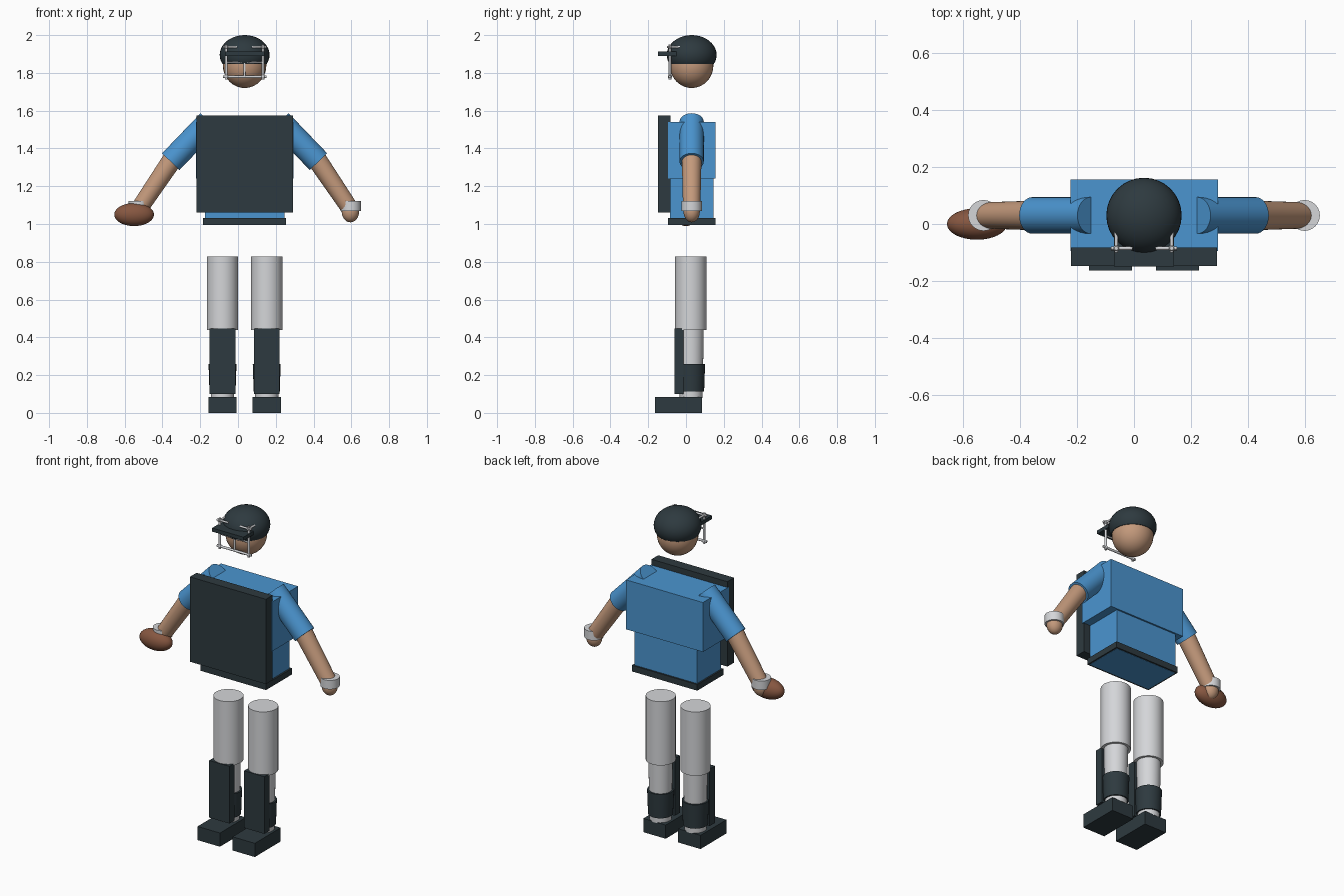
import bpy, bmesh, math
from mathutils import Vector

if "Cube" in bpy.data.objects:
    bpy.data.objects.remove(bpy.data.objects["Cube"])

CX, CY = 0.035, 0.03   # body centre line


def material(name, rgb):
    m = bpy.data.materials.new(name)
    m.diffuse_color = (*rgb, 1)
    m.use_nodes = True
    m.node_tree.nodes["Principled BSDF"].inputs["Base Color"].default_value = m.diffuse_color
    return m


DARK = material("dark slate", (0.027, 0.042, 0.05))
BLUE = material("shirt blue", (0.07, 0.30, 0.63))
SKIN = material("skin", (0.55, 0.32, 0.20))
PALE = material("pale grey", (0.66, 0.67, 0.69))
BROWN = material("ball brown", (0.24, 0.095, 0.052))


def finish(name, mat, smooth=True):
    ob = bpy.context.object
    ob.name = name
    ob.data.materials.append(mat)
    if smooth:
        bpy.ops.object.shade_smooth_by_angle(angle=math.radians(40))
    return ob


def box(name, mat, x, y, z):
    bpy.ops.mesh.primitive_cube_add(
        size=1, location=[(a + b) / 2 for a, b in (x, y, z)])
    bpy.context.object.scale = [b - a for a, b in (x, y, z)]
    bpy.ops.object.transform_apply(location=False, rotation=False, scale=True)
    return finish(name, mat, False)


def tube(name, mat, a, b, r1, r2=None, sides=32):
    a, b = Vector(a), Vector(b)
    d = b - a
    bpy.ops.mesh.primitive_cone_add(
        vertices=sides, radius1=r1, radius2=r1 if r2 is None else r2,
        depth=d.length, location=(a + b) / 2,
        rotation=d.to_track_quat('Z', 'Y').to_euler())
    return finish(name, mat)


def ball(name, mat, centre, radii, seg=32, rings=20, rot=(0, 0, 0)):
    bpy.ops.mesh.primitive_uv_sphere_add(
        segments=seg, ring_count=rings, radius=1, location=centre, rotation=rot)
    bpy.context.object.scale = radii
    bpy.ops.object.transform_apply(location=False, rotation=False, scale=True)
    return finish(name, mat)


# Head and helmet shell (lower part sliced flat)
ball("head", SKIN, (CX, CY, 1.84), (0.115, 0.115, 0.12))
helmet = ball("helmet", DARK, (CX, CY, 1.895), (0.132, 0.132, 0.105))
bm = bmesh.new()
bm.from_mesh(helmet.data)
cut = bmesh.ops.bisect_plane(
    bm, geom=bm.verts[:] + bm.edges[:] + bm.faces[:],
    plane_co=(0, 0, -0.048), plane_no=(0, 0, -1), clear_outer=True)
bmesh.ops.contextual_create(
    bm, geom=[e for e in cut["geom_cut"] if isinstance(e, bmesh.types.BMEdge)])
bm.to_mesh(helmet.data)
bm.free()
bpy.context.view_layer.objects.active = helmet
bpy.ops.object.shade_smooth_by_angle(angle=math.radians(40))
box("visor", DARK, (-0.07, 0.14), (-0.148, -0.05), (1.89, 1.912))

# Face cage
YC = -0.085
for s in (-1, 1):
    x = CX + s * 0.097
    tube("cage_side_bar", PALE, (x, YC, 1.765), (x, YC, 1.95), 0.007, sides=12)
    tube("cage_upper_bar", PALE, (CX + s * 0.115, YC, 1.937),
         (CX + s * 0.04, YC, 1.937), 0.006, sides=12)
    tube("cage_mount", PALE, (x, YC - 0.015, 1.937), (x, -0.03, 1.937), 0.006, sides=12)
    ball("cage_top_joint", PALE, (x, YC, 1.937), (0.011,) * 3, 12, 8)
    ball("cage_low_joint", PALE, (x, YC, 1.78), (0.011,) * 3, 12, 8)
tube("cage_low_bar", PALE, (CX - 0.115, YC, 1.78), (CX + 0.115, YC, 1.78), 0.007, sides=12)
tube("cage_mid_bar", PALE, (CX - 0.097, YC, 1.855), (CX + 0.097, YC, 1.855), 0.005, sides=12)
tube("cage_centre_bar", PALE, (CX, YC, 1.775), (CX, YC, 1.86), 0.006, sides=12)

# Torso, belt and chest protector
box("upper_torso", BLUE, (-0.222, 0.295), (-0.094, 0.155), (1.24, 1.54))
box("lower_torso", BLUE, (-0.175, 0.245), (-0.085, 0.145), (0.994, 1.24))
# Belt as four strips around the waist
for name, x, y in (("belt_front", (-0.184, 0.255), (-0.096, -0.085)),
                   ("belt_back", (-0.184, 0.255), (0.145, 0.155)),
                   ("belt_left", (-0.184, -0.175), (-0.085, 0.145)),
                   ("belt_right", (0.245, 0.255), (-0.085, 0.145))):
    box(name, DARK, x, y, (0.995, 1.032))
box("chest_protector", DARK, (-0.22, 0.29), (-0.147, -0.083), (1.06, 1.575))

for s in (-1, 1):
    # Arms
    shoulder = (CX + s * 0.187, CY, 1.542)
    elbow = (CX + s * 0.391, CY, 1.33)
    wrist = (CX + s * 0.552, CY, 1.09)
    tube("sleeve", BLUE, shoulder, elbow, 0.064)
    tube("forearm", SKIN, (CX + s * 0.38, CY, 1.345), wrist, 0.052, 0.046)
    tube("wristband", PALE, (CX + s * 0.562, CY, 1.068),
         (CX + s * 0.562, CY, 1.122), 0.054, sides=24)
    ball("hand", SKIN, (CX + s * 0.56, CY, 1.065), (0.046, 0.043, 0.056))

    # Legs
    x = CX + s * 0.117
    tube("thigh", PALE, (x, 0.025, 0.44), (x, 0.025, 0.827), 0.083)
    tube("shin", PALE, (x, 0.027, 0.08), (x, 0.027, 0.45), 0.061, 0.067)
    tube("sock", DARK, (x, 0.027, 0.113), (x, 0.027, 0.26), 0.069, 0.074)
    box("shin_guard", DARK, (x - 0.068, x + 0.068), (-0.062, -0.013), (0.1, 0.447))
    box("shoe", DARK, (x - 0.075, x + 0.075), (-0.163, 0.085), (0, 0.083))

# Oval ball held at one hand
ball("oval_ball", BROWN, (-0.55, 0, 1.05), (0.105, 0.055, 0.061))
